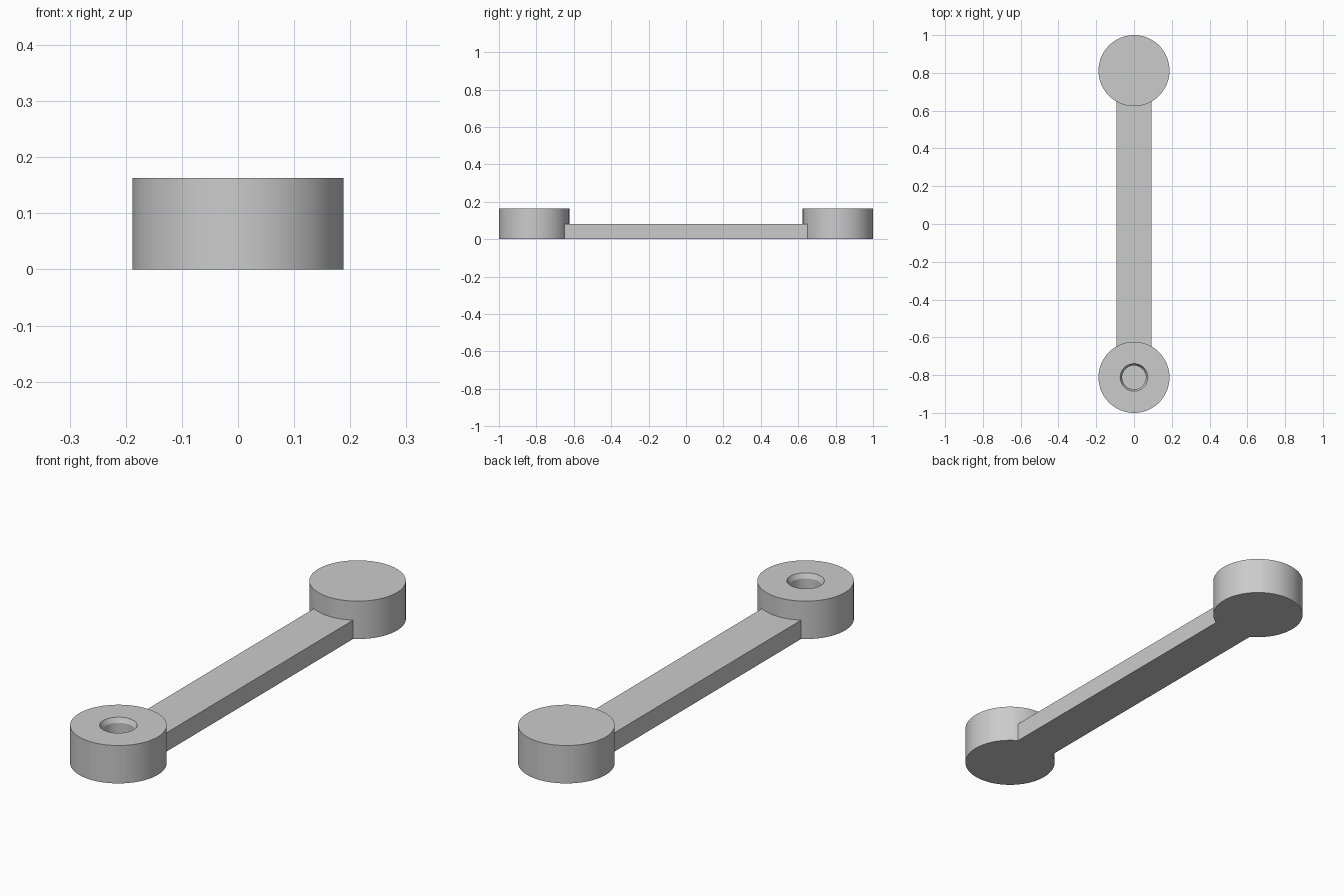
import bpy, bmesh
from math import cos, sin, asin, pi, radians

cube = bpy.data.objects.get("Cube")
if cube:
    bpy.data.objects.remove(cube, do_unlink=True)

PAD_Y, PAD_R, PAD_H = 0.812, 0.188, 0.163
BAR_W, BAR_H = 0.093, 0.081
SEGMENTS = 96

grey = bpy.data.materials.new("plain_grey")
grey.use_nodes = True
colour = (0.6, 0.6, 0.6, 1)
grey.diffuse_color = colour
grey.node_tree.nodes["Principled BSDF"].inputs["Base Color"].default_value = colour


def finish(name, bm, y=0):
    """Turn the bmesh into a shaded, coloured object."""
    bmesh.ops.recalc_face_normals(bm, faces=bm.faces)
    mesh = bpy.data.meshes.new(name)
    bm.to_mesh(mesh)
    bm.free()
    mesh.materials.append(grey)
    obj = bpy.data.objects.new(name, mesh)
    obj.location.y = y
    bpy.context.collection.objects.link(obj)
    bpy.ops.object.select_all(action="DESELECT")
    obj.select_set(True)
    bpy.context.view_layer.objects.active = obj
    bpy.ops.object.shade_smooth_by_angle(angle=radians(20))


def turned(name, profile, y):
    """Round part from (radius, height) rings, capped at both ends."""
    bm = bmesh.new()
    rings = []
    for r, z in profile:
        angles = [2 * pi * i / SEGMENTS for i in range(SEGMENTS)]
        rings.append([bm.verts.new((r * cos(a), r * sin(a), z)) for a in angles])
    for low, high in zip(rings, rings[1:]):
        for i in range(SEGMENTS):
            j = (i + 1) % SEGMENTS
            bm.faces.new((low[i], low[j], high[j], high[i]))
    bm.faces.new(rings[0])
    bm.faces.new(rings[-1])
    finish(name, bm, y)


# Round end pads: the back one solid, the front one with a chamfered blind hole
outer = [(PAD_R, 0), (PAD_R, PAD_H)]
hole = [(0.073, PAD_H), (0.063, PAD_H - 0.02), (0.063, BAR_H)]
turned("back_pad", outer, PAD_Y)
turned("front_pad", outer + hole, -PAD_Y)

# Flat connecting bar, its ends curved to fit the pads
bm = bmesh.new()
fit = PAD_R - 0.001
half = asin(BAR_W / fit)
outline = []
for side in (1, -1):
    for i in range(17):
        a = half * (1 - i / 8)
        outline.append((side * fit * sin(a), side * (PAD_Y - fit * cos(a))))
base = bm.faces.new([bm.verts.new((x, y, 0)) for x, y in outline])
top = bmesh.ops.extrude_face_region(bm, geom=[base], use_keep_orig=True)
verts = [v for v in top["geom"] if isinstance(v, bmesh.types.BMVert)]
bmesh.ops.translate(bm, verts=verts, vec=(0, 0, BAR_H))
finish("connecting_bar", bm)
